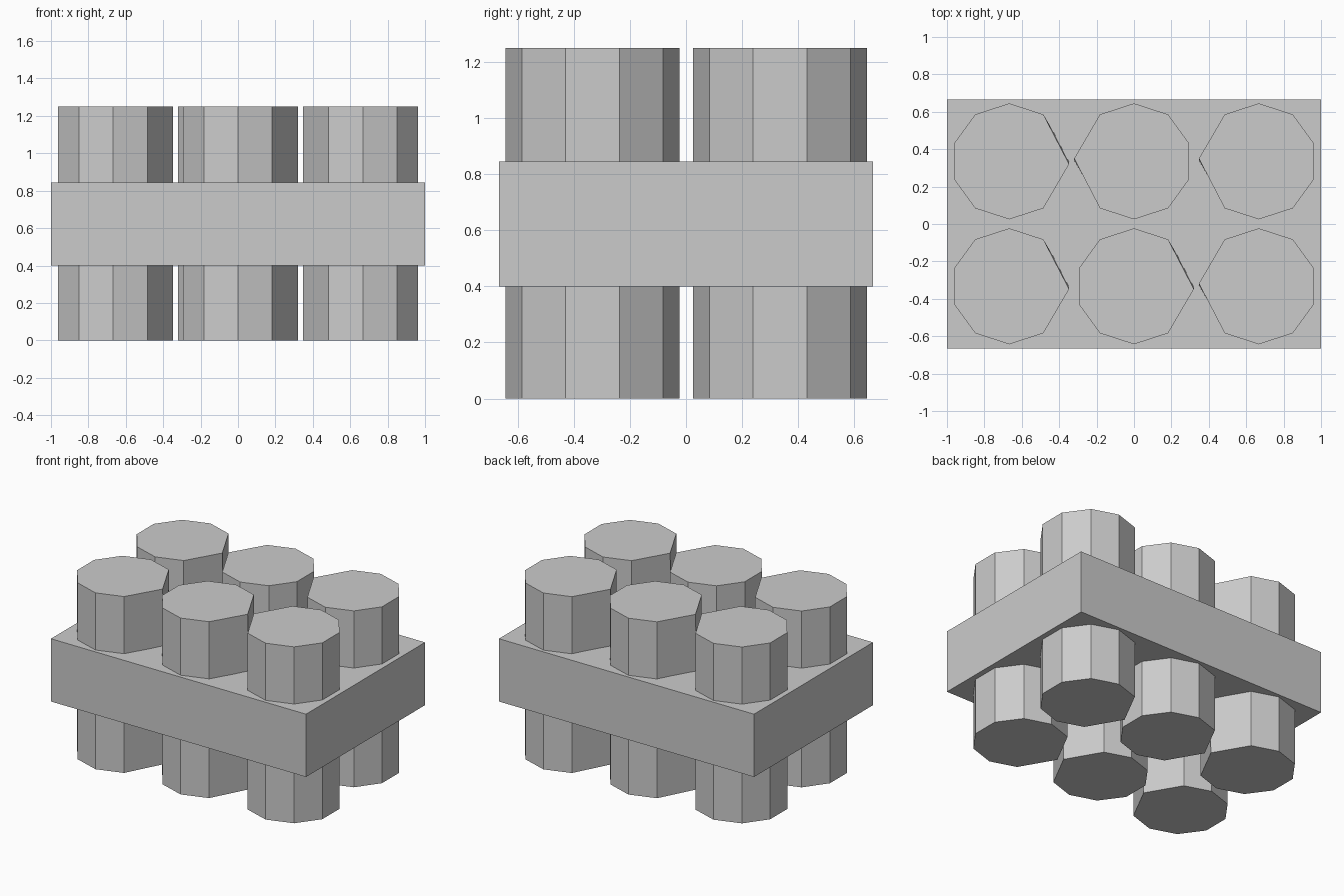
import bpy, bmesh
from math import cos, sin, radians

cube = bpy.data.objects.get("Cube")
if cube:
    bpy.data.objects.remove(cube, do_unlink=True)

grey = bpy.data.materials.new("light grey")
grey.use_nodes = True
colour = (0.6, 0.6, 0.6, 1)
grey.diffuse_color = colour
grey.node_tree.nodes["Principled BSDF"].inputs["Base Color"].default_value = colour

HEIGHT, RADIUS = 1.25, 0.31


def finish(name, bm):
    bmesh.ops.recalc_face_normals(bm, faces=bm.faces)
    mesh = bpy.data.meshes.new(name)
    bm.to_mesh(mesh)
    bm.free()
    mesh.materials.append(grey)
    bpy.context.collection.objects.link(bpy.data.objects.new(name, mesh))


def column(name, x, y, side, reach, twist):
    """Ten-sided column whose flat on one side is pinched to a single edge."""
    bm = bmesh.new()
    rings = []
    for z, lean in ((0, -twist), (HEIGHT, twist)):
        ring = []
        for i in range(9):
            a = radians(54 + 36 * i)
            px, py = RADIUS * cos(a), RADIUS * sin(a)
            if i == 8:  # pinched corner
                px, py = reach, lean
            ring.append(bm.verts.new((x + side * px, y + py, z)))
        rings.append(ring)
    low, high = rings
    bm.faces.new(low)
    bm.faces.new(high)
    for i in range(9):
        j = (i + 1) % 9
        bm.faces.new((low[i], low[j], high[j], high[i]))
    finish(name, bm)


# Middle slab
bm = bmesh.new()
bmesh.ops.create_cube(bm, size=1)
bmesh.ops.scale(bm, vec=(2, 1.333, 0.445), verts=bm.verts)
bmesh.ops.translate(bm, vec=(0, 0, 0.6225), verts=bm.verts)
finish("slab", bm)

# Two rows of three columns through the slab
for row, y, middle_side in (("front", -0.333, 1), ("back", 0.335, -1)):
    column(row + "_right_column", -0.667, y, 1, 0.32, -0.015)
    column(row + "_middle_column", 0, y, middle_side, 0.32, -0.015 * middle_side)
    column(row + "_left_column", 0.667, y, -1, 0.32, 0.015)
